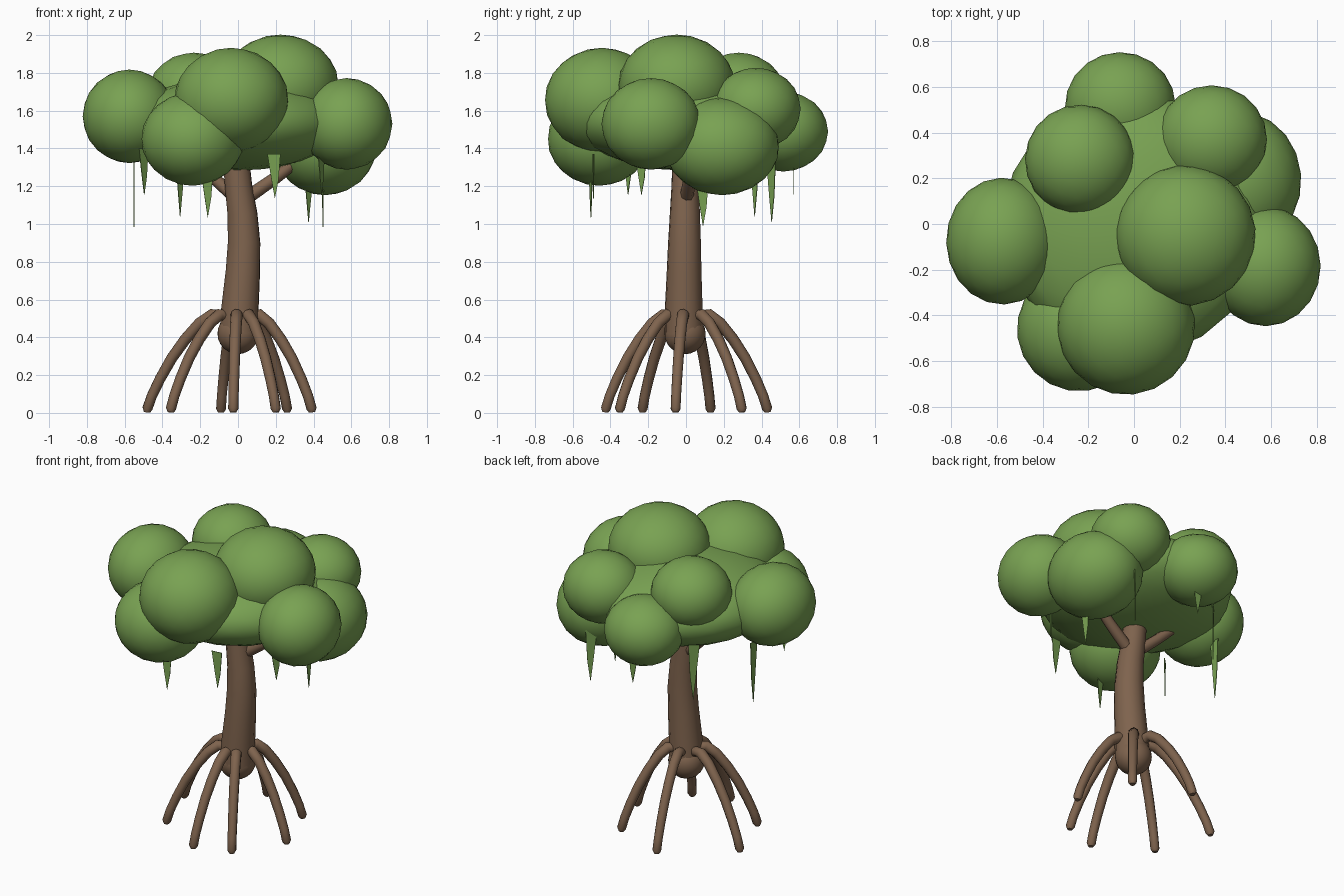
import bpy, bmesh, math, random
from mathutils import Vector, Matrix

if "Cube" in bpy.data.objects:
    bpy.data.objects.remove(bpy.data.objects["Cube"])

random.seed(4)


def material(name, rgb):
    m = bpy.data.materials.new(name)
    m.diffuse_color = (*rgb, 1)
    m.use_nodes = True
    m.node_tree.nodes["Principled BSDF"].inputs["Base Color"].default_value = m.diffuse_color
    return m


LEAF = material("leaf_green", (0.19, 0.36, 0.085))
BARK = material("bark_brown", (0.21, 0.125, 0.075))


def finish(bm, name, mat, smooth=True):
    me = bpy.data.meshes.new(name)
    bm.normal_update()
    for f in bm.faces:
        f.smooth = smooth
    bm.to_mesh(me)
    bm.free()
    me.materials.append(mat)
    ob = bpy.data.objects.new(name, me)
    bpy.context.collection.objects.link(ob)
    return ob


def blob(name, centre, radii, mat, detail=3):
    bm = bmesh.new()
    bmesh.ops.create_icosphere(bm, subdivisions=detail, radius=1.01)
    turn = Matrix.Rotation(random.uniform(0, 6.28), 4, 'Z')
    bm.transform(Matrix.Translation(centre) @ Matrix.Diagonal((*radii, 1)) @ turn)
    return finish(bm, name, mat)


def tube(name, path, radii, sides, mat):
    """Sweep a round section along a path and cap both ends."""
    bm = bmesh.new()
    pts = [Vector(p) for p in path]
    rings = []
    axis = (pts[-1] - pts[0]).normalized()
    side = axis.cross(Vector((0.3, 1, 0.1)) if abs(axis.y) < 0.8 else Vector((1, 0, 0)))
    for i, p in enumerate(pts):
        t = (pts[min(i + 1, len(pts) - 1)] - pts[max(i - 1, 0)]).normalized()
        side = (side - t * side.dot(t)).normalized()
        up = t.cross(side)
        rings.append([bm.verts.new(p + radii[i] * (side * math.cos(a) + up * math.sin(a)))
                      for a in (2 * math.pi * k / sides for k in range(sides))])
    for a, b in zip(rings, rings[1:]):
        for k in range(sides):
            n = (k + 1) % sides
            bm.faces.new((a[k], a[n], b[n], b[k]))
    bm.faces.new(rings[0][::-1])
    bm.faces.new(rings[-1])
    return finish(bm, name, mat)


# Foliage: broad flat core with clumps around it
blob("canopy_core", (0, 0, 1.535), (0.57, 0.57, 0.25), LEAF)
clumps = [
    ((-0.06, 0.515, 1.49), (0.24, 0.235, 0.21)),
    ((-0.235, 0.28, 1.69), (0.24, 0.24, 0.215)),
    ((-0.575, -0.075, 1.57), (0.245, 0.275, 0.245)),
    ((0.225, -0.05, 1.735), (0.305, 0.305, 0.265)),
    ((0.575, -0.185, 1.53), (0.24, 0.26, 0.24)),
    ((-0.035, -0.445, 1.655), (0.30, 0.30, 0.275)),
    ((0.34, 0.37, 1.61), (0.24, 0.235, 0.215)),
    ((0.46, 0.19, 1.41), (0.27, 0.30, 0.255)),
    ((-0.24, -0.46, 1.45), (0.27, 0.27, 0.245)),
]
for i, (c, r) in enumerate(clumps):
    blob(f"leaf_clump_{i + 1}", c, r, LEAF)

# Trunk, its rounded base and two branches
tube("trunk",
     [(0.005, -0.01, 0.42), (0.01, -0.012, 0.55), (0.026, -0.01, 0.75), (0.032, -0.008, 0.9),
      (0.024, -0.006, 1.05), (0.003, -0.004, 1.2), (-0.012, -0.002, 1.36)],
     [0.103, 0.1, 0.092, 0.087, 0.08, 0.073, 0.07], 14, BARK)
blob("trunk_base", (0, -0.005, 0.42), (0.108, 0.108, 0.108), BARK)
tube("branch_right", [(0.02, 0, 1.12), (0.2, 0.02, 1.245), (0.36, 0.04, 1.37)],
     [0.037, 0.033, 0.028], 8, BARK)
tube("branch_left", [(0.01, 0, 1.12), (-0.13, 0.05, 1.245), (-0.26, 0.1, 1.37)],
     [0.037, 0.033, 0.028], 8, BARK)

# Arched stilt roots, placed by their feet
feet = [(0.39, -0.055), (0.26, 0.295), (-0.09, 0.43), (-0.48, 0.13),
        (-0.355, -0.23), (-0.025, -0.425), (0.2, -0.35)]
arch = [(0.13, 0.485, 0.02), (0.18, 0.515, 0.031), (0.28, 0.52, 0.032), (0.42, 0.475, 0.031),
        (0.58, 0.39, 0.03), (0.73, 0.29, 0.029), (0.86, 0.18, 0.028), (0.95, 0.09, 0.027),
        (1.0, 0.022, 0.027), (1.005, 0.003, 0.016)]
for i, (x, y) in enumerate(feet):
    tube(f"root_{i + 1}", [(x * f, y * f, z) for f, z, _ in arch],
         [r for _, _, r in arch], 10, BARK)

# Hanging vines: thin pointed strips (x, y, tip height, facing angle, top height)
vines = [
    (-0.55, 0.085, 0.985, 90, 1.38), (-0.5, -0.31, 1.155, 45, 1.4),
    (-0.31, 0.36, 1.04, 45, 1.41), (-0.165, -0.505, 1.035, 15, 1.3),
    (0.19, -0.49, 1.135, 5, 1.37), (0.37, 0.45, 1.01, 45, 1.35),
    (0.45, 0.085, 0.985, 95, 1.25), (0.44, -0.24, 1.155, 60, 1.38),
    (-0.02, 0.57, 1.155, 0, 1.36),
]
for i, (x, y, tip, ang, top) in enumerate(vines):
    bm = bmesh.new()
    d = Vector((math.cos(math.radians(ang)), math.sin(math.radians(ang)), 0))
    mid = tip + 0.4 * (top - tip)
    outline = [(-0.035, top), (-0.012, mid), (0.005, tip), (0.024, mid), (0.035, top)]
    n = Vector((-d.y, d.x, 0)) * 0.002
    c = Vector((x, y, 0))
    front, back = ([bm.verts.new(c + d * u + s * n + Vector((0, 0, z))) for u, z in outline]
                   for s in (-1, 1))
    bm.faces.new(front)
    bm.faces.new(back[::-1])
    for k in range(5):
        j = (k + 1) % 5
        bm.faces.new((front[j], front[k], back[k], back[j]))
    finish(bm, f"vine_{i + 1}", LEAF, smooth=False)

# Keep cut ends crisp while the rest stays smooth
bpy.ops.object.select_all(action='DESELECT')
for ob in bpy.context.scene.objects:
    if ob.name.startswith(("trunk", "branch", "root")):
        ob.select_set(True)
        bpy.context.view_layer.objects.active = ob
bpy.ops.object.shade_smooth_by_angle(angle=math.radians(50))
